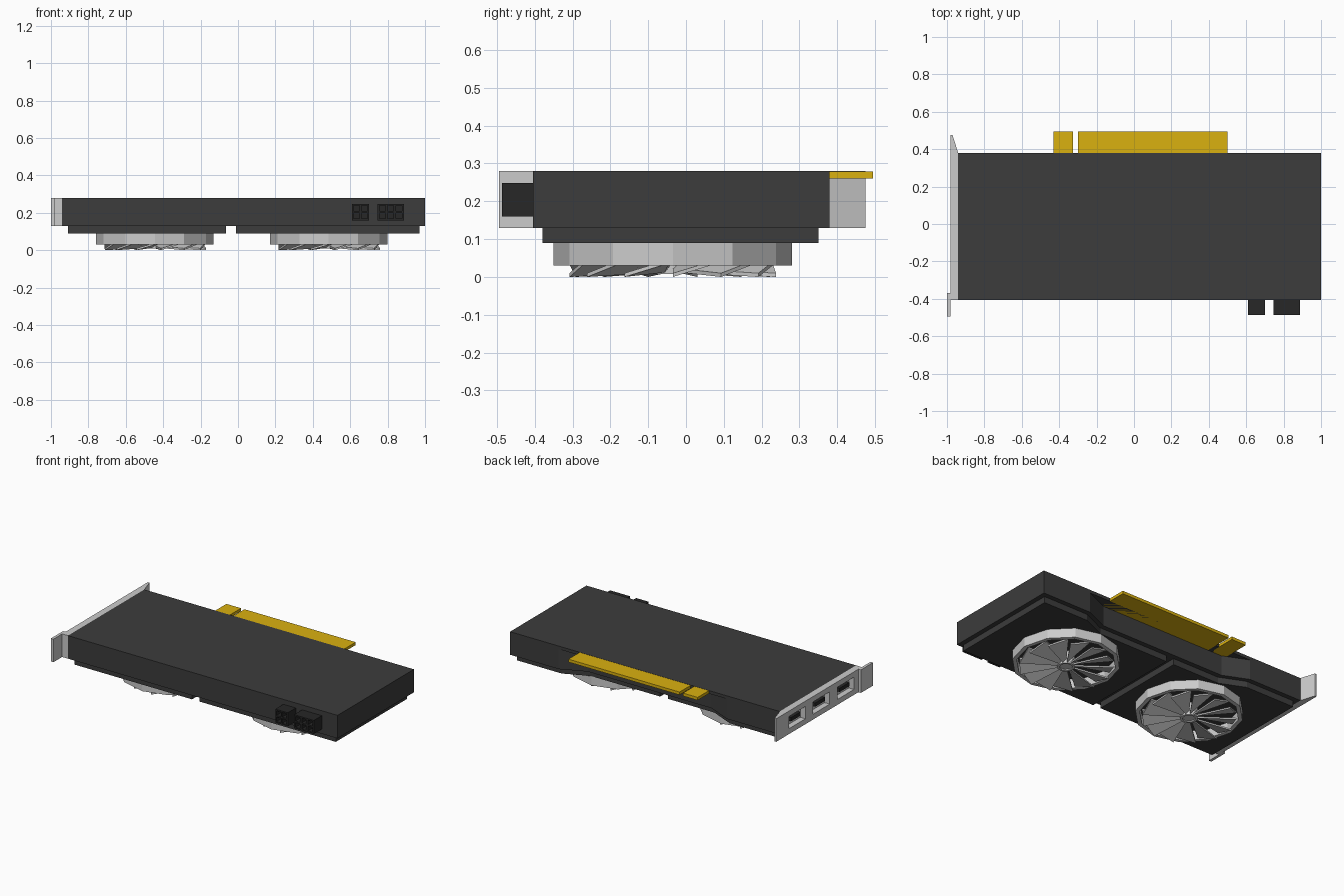
import bpy, bmesh
from math import sin, cos, pi, radians
from mathutils import Matrix

if "Cube" in bpy.data.objects:
    bpy.data.objects.remove(bpy.data.objects["Cube"])


def material(name, rgb):
    m = bpy.data.materials.new(name)
    m.diffuse_color = (*rgb, 1)
    m.use_nodes = True
    m.node_tree.nodes["Principled BSDF"].inputs["Base Color"].default_value = m.diffuse_color
    return m


CHARCOAL = material("charcoal", (0.045, 0.045, 0.045))
BLACK = material("black", (0.02, 0.02, 0.02))
GOLD = material("gold", (0.7, 0.44, 0.005))


def finish(name, bm, mat=None):
    bmesh.ops.recalc_face_normals(bm, faces=bm.faces)
    me = bpy.data.meshes.new(name)
    bm.to_mesh(me)
    bm.free()
    ob = bpy.data.objects.new(name, me)
    bpy.context.collection.objects.link(ob)
    if mat:
        me.materials.append(mat)
    return ob


def add_prism(bm, pts, z0, z1):
    low = [bm.verts.new((x, y, z0)) for x, y in pts]
    top = [bm.verts.new((x, y, z1)) for x, y in pts]
    bm.faces.new(low)
    bm.faces.new(top)
    n = len(pts)
    for i in range(n):
        j = (i + 1) % n
        bm.faces.new((low[i], low[j], top[j], top[i]))


def prism(name, pts, z0, z1, mat=None):
    bm = bmesh.new()
    add_prism(bm, pts, z0, z1)
    return finish(name, bm, mat)


def boxes(name, extents, mat=None):
    """One object from several boxes given as x0, x1, y0, y1, z0, z1."""
    bm = bmesh.new()
    for x0, x1, y0, y1, z0, z1 in extents:
        add_prism(bm, [(x0, y0), (x1, y0), (x1, y1), (x0, y1)], z0, z1)
    return finish(name, bm, mat)


def cut(target, cutter):
    mod = target.modifiers.new("sockets", 'BOOLEAN')
    mod.operation = 'DIFFERENCE'
    mod.solver = 'EXACT'
    mod.object = cutter
    cutter.hide_render = True
    cutter.hide_viewport = True


# Backplate, and the housing relieved around the edge connector
boxes("backplate", [(-0.94, 1.0, -0.405, 0.38, 0.26, 0.28)], CHARCOAL)
prism("housing", [(-0.94, -0.405), (1.0, -0.405), (1.0, 0.38), (0.65, 0.38),
                  (0.49, 0.31), (-0.40, 0.31), (-0.56, 0.38), (-0.94, 0.38)],
      0.13, 0.26, CHARCOAL)

# Two lower shroud plates
prism("shroud_left", [(-0.91, -0.38), (-0.065, -0.38), (-0.065, 0.28),
                      (-0.40, 0.28), (-0.56, 0.35), (-0.91, 0.35)], 0.09, 0.13, CHARCOAL)
prism("shroud_right", [(-0.01, -0.38), (0.97, -0.38), (0.97, 0.35),
                       (0.65, 0.35), (0.49, 0.28), (-0.01, 0.28)], 0.09, 0.13, CHARCOAL)

# Gold edge connector
boxes("edge_connector", [(-0.43, -0.325, 0.31, 0.495, 0.26, 0.279),
                         (-0.30, 0.50, 0.31, 0.495, 0.26, 0.279)], GOLD)


def lathe(name, profile, sides, x, y, mat=None):
    """Spin a closed (radius, z) profile into a faceted ring."""
    bm = bmesh.new()
    rings = [[bm.verts.new((x + r * cos(2 * pi * i / sides), y + r * sin(2 * pi * i / sides), z))
              for r, z in profile] for i in range(sides)]
    n = len(profile)
    for i in range(sides):
        a, b = rings[i], rings[(i + 1) % sides]
        for k in range(n):
            m = (k + 1) % n
            bm.faces.new((a[k], b[k], b[m], a[m]))
    return finish(name, bm, mat)


def fan(side, x, y, count=13):
    lathe(f"fan_ring_{side}", [(0.315, 0.09), (0.315, 0.03), (0.29, 0.03), (0.29, 0.09)], 12, x, y)
    # Hub with a raised rim and a sunken cap
    lathe(f"fan_hub_{side}", [(0.052, 0.09), (0.052, 0.008), (0.038, 0.008), (0.038, 0.09)], 12, x, y)
    prism(f"fan_cap_{side}", [(x + 0.04 * cos(i * pi / 6), y + 0.04 * sin(i * pi / 6))
                              for i in range(12)], 0.015, 0.09)
    # Pitched blades, each a thin twisted slab
    bm = bmesh.new()
    step = 2 * pi / count
    for b in range(count):
        outline = [(0.045, 0.0, 0.012), (0.275, 0.0, 0.0),
                   (0.275, 0.92 * step, 0.036), (0.045, 0.92 * step, 0.036)]
        lo, hi = [[bm.verts.new((x + r * cos(b * step + a), y + r * sin(b * step + a), z + t))
                   for r, a, z in outline] for t in (0, 0.01)]
        bm.faces.new(lo)
        bm.faces.new(hi)
        for i in range(4):
            j = (i + 1) % 4
            bm.faces.new((lo[i], lo[j], hi[j], hi[i]))
    finish(f"fan_blades_{side}", bm)


fan("left", -0.445, -0.035)
fan("right", 0.485, -0.035)

# Mounting bracket with three display ports and a screw tab
bracket = prism("bracket", [(-0.982, -0.405), (-0.94, -0.405), (-0.94, 0.38),
                            (-0.97, 0.475), (-0.982, 0.475)], 0.13, 0.28)
port_centres = (0.26, 0.01, -0.24)
cut(bracket, boxes("port_cutter", [(-1.05, -0.945, c - 0.085, c + 0.085, 0.165, 0.245)
                                   for c in port_centres]))
boxes("port_tongues", [(-0.972, -0.944, c - 0.05, c + 0.05, 0.197, 0.221)
                       for c in port_centres], BLACK)
boxes("bracket_tab", [(-1.0, -0.982, -0.495, -0.37, 0.13, 0.28)])


# Power sockets with square pin holes
def power_socket(name, x0, x1, columns):
    body = boxes(name, [(x0, x1, -0.487, -0.40, 0.16, 0.248)], BLACK)
    pitch = (x1 - x0 - 0.008) / columns
    holes = []
    for i in range(columns):
        for zc in (0.184, 0.224):
            cx = x0 + 0.004 + pitch * (i + 0.5)
            holes.append((cx - 0.016, cx + 0.016, -0.55, -0.425, zc - 0.015, zc + 0.015))
    cut(body, boxes(name + "_cutter", holes))


power_socket("power_socket_small", 0.61, 0.70, 2)
power_socket("power_socket_large", 0.745, 0.887, 3)
